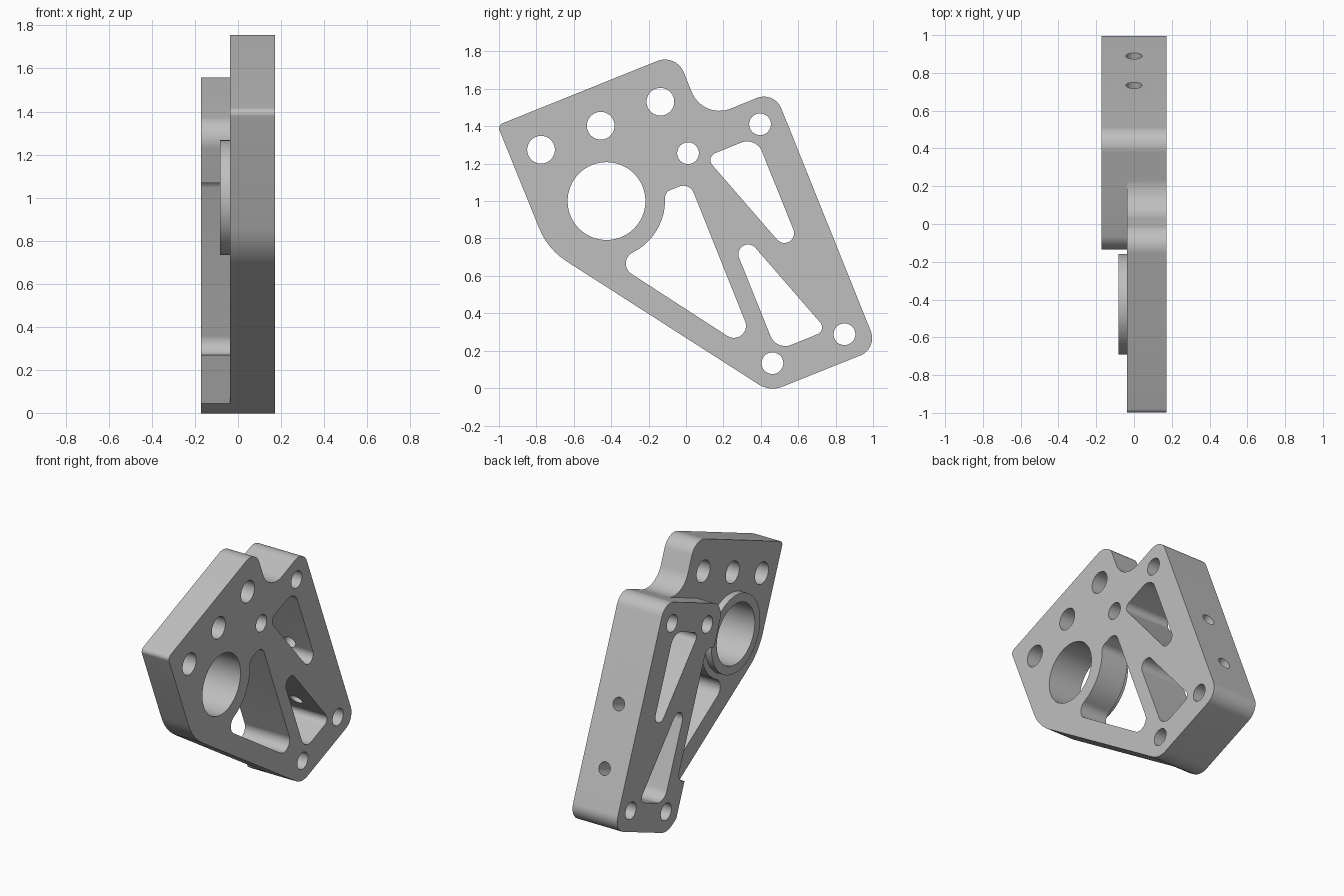
import bpy
import bmesh
import math
from mathutils import Matrix, Vector

default_cube = bpy.data.objects.get("Cube")
if default_cube:
    bpy.data.objects.remove(default_cube, do_unlink=True)

# Shared layout: the bracket is drawn in the y-z plane and tilted
TILT = math.radians(21.9)
ACROSS = Vector((math.cos(TILT), math.sin(TILT)))
ALONG = Vector((-math.sin(TILT), math.cos(TILT)))
HALF = 0.171
STEP = -0.037
MARGIN = 0.137
RAIL_CENTRE = Vector((0.429, 0.772))
RAIL_WIDE, RAIL_LONG = 0.2075, 0.605
BORE = Vector((-0.425, 1.0))


def rail_point(side, end, extra=0.0):
    """Corner of the rail, or the bolt centre when extra is zero."""
    return (RAIL_CENTRE + ACROSS * side * (RAIL_WIDE + extra)
            + ALONG * end * (RAIL_LONG + extra))


def rounded(corners):
    """Turn (point, radius) corners into a filleted closed profile."""
    result = []
    count = len(corners)
    for i, (point, radius) in enumerate(corners):
        point = Vector(point)
        if radius == 0:
            result.append(point)
            continue
        to_prev = (Vector(corners[i - 1][0]) - point).normalized()
        to_next = (Vector(corners[(i + 1) % count][0]) - point).normalized()
        half_angle = to_prev.angle(to_next) / 2
        centre = point + (to_prev + to_next).normalized() * radius / math.sin(half_angle)
        reach = radius / math.tan(half_angle)
        start = point + to_prev * reach - centre
        end = point + to_next * reach - centre
        sweep = math.pi - 2 * half_angle
        steps = max(4, round(sweep / math.radians(6)))
        for k in range(steps + 1):
            t = k / steps
            result.append(centre + (start * math.sin((1 - t) * sweep)
                                    + end * math.sin(t * sweep)) / math.sin(sweep))
    return result


def circle(centre, radius, sides=64):
    turn = math.tau / sides
    return [Vector(centre) + radius * Vector((math.cos(i * turn), math.sin(i * turn)))
            for i in range(sides)]


def finish(name, bm):
    bmesh.ops.recalc_face_normals(bm, faces=bm.faces)
    mesh = bpy.data.meshes.new(name)
    bm.to_mesh(mesh)
    bm.free()
    obj = bpy.data.objects.new(name, mesh)
    bpy.context.collection.objects.link(obj)
    return obj


def prism(name, profile, x0=-0.4, x1=0.4):
    """Extrude a y-z profile along x."""
    bm = bmesh.new()
    face = bm.faces.new([bm.verts.new((x0, p.x, p.y)) for p in profile])
    moved = bmesh.ops.extrude_face_region(bm, geom=[face])["geom"]
    bmesh.ops.translate(bm, vec=(x1 - x0, 0, 0),
                        verts=[v for v in moved if isinstance(v, bmesh.types.BMVert)])
    return finish(name, bm)


def combine(target, tool, operation):
    mod = target.modifiers.new(operation.lower(), "BOOLEAN")
    mod.operation = operation
    mod.solver = "EXACT"
    mod.object = tool
    bpy.context.view_layer.objects.active = target
    bpy.ops.object.modifier_apply(modifier=mod.name)
    bpy.data.objects.remove(tool, do_unlink=True)


# Full thickness body
body = prism("bracket_body", rounded([
    ((-1.008, 1.405), 0.03),
    ((-0.74, 0.743), 0.38),
    ((0.449, -0.019), 0.14),
    (rail_point(1, -1, MARGIN), 0.1),
    (rail_point(1, 1, MARGIN), 0.1),
    ((0.09, 1.434), 0.16),
    ((-0.052, 1.79), 0.11),
]), -HALF, HALF)

# Step that thins everything except the rail
head = rail_point(-1, 1, MARGIN)
neck = head + ACROSS * (0.235 - head.x) / ACROSS.x
combine(body, prism("step_cutter", rounded([
    (head - ALONG * 1.6, 0),
    (head, 0.11),
    (neck, 0),
    ((neck.x, 2), 0),
    ((-1.3, 2), 0),
    ((-1.3, -0.2), 0),
]), -0.4, STEP), "DIFFERENCE")

# Raised collar around the bore
combine(body, prism("bore_collar", circle(BORE, 0.267, 96), -0.083, 0.05), "UNION")

# Large pocket, hugging the collar
combine(body, prism("large_pocket", rounded([
    ((-0.112, 1.048), 0.045),
    ((-0.112, 0.816), 0.313),
    ((-0.386, 0.672), 0.066),
    ((0.392, 0.168), 0.065),
    ((0.019, 1.10), 0.06),
])), "DIFFERENCE")

# Twin rail pockets, one turned half round from the other
pocket = [((0.104, 1.235), 0.04), ((0.374, 1.345), 0.085), ((0.69, 0.56), 0.052)]
turned = [(RAIL_CENTRE * 2 - Vector(p), r) for p, r in pocket]
for corners in (pocket, turned):
    combine(body, prism("rail_pocket", rounded(corners)), "DIFFERENCE")

# Bore, rail bolt holes and the row of three mounting holes
holes = [(BORE, 0.208)]
holes += [(rail_point(s, e), 0.058) for s in (-1, 1) for e in (-1, 1)]
holes += [(Vector((-0.456, 1.403)) + ACROSS * k * 0.344, 0.074) for k in (-1, 0, 1)]
for centre, radius in holes:
    combine(body, prism("hole", circle(centre, radius)), "DIFFERENCE")

# Cross holes drilled from the rail edge into the pockets
for centre, depth in (((0.735, 0.937), 0.24), ((0.89, 0.55), 0.36)):
    middle = Vector(centre) + ACROSS * (0.1 - depth) / 2
    axis = Vector((0, ACROSS.x, ACROSS.y))
    bm = bmesh.new()
    bmesh.ops.create_cone(
        bm, cap_ends=True, segments=48, radius1=0.043, radius2=0.043, depth=depth + 0.1,
        matrix=Matrix.Translation((0, middle.x, middle.y))
        @ axis.to_track_quat("Z", "Y").to_matrix().to_4x4())
    combine(body, finish("cross_hole", bm), "DIFFERENCE")

# Plain grey metal
grey = bpy.data.materials.new("metal_grey")
grey.use_nodes = True
colour = (0.52, 0.52, 0.52, 1)
grey.diffuse_color = colour
grey.node_tree.nodes["Principled BSDF"].inputs["Base Color"].default_value = colour
body.data.materials.clear()
body.data.materials.append(grey)

bpy.ops.object.select_all(action="DESELECT")
body.select_set(True)
bpy.context.view_layer.objects.active = body
bpy.ops.object.shade_smooth_by_angle(angle=math.radians(30))
